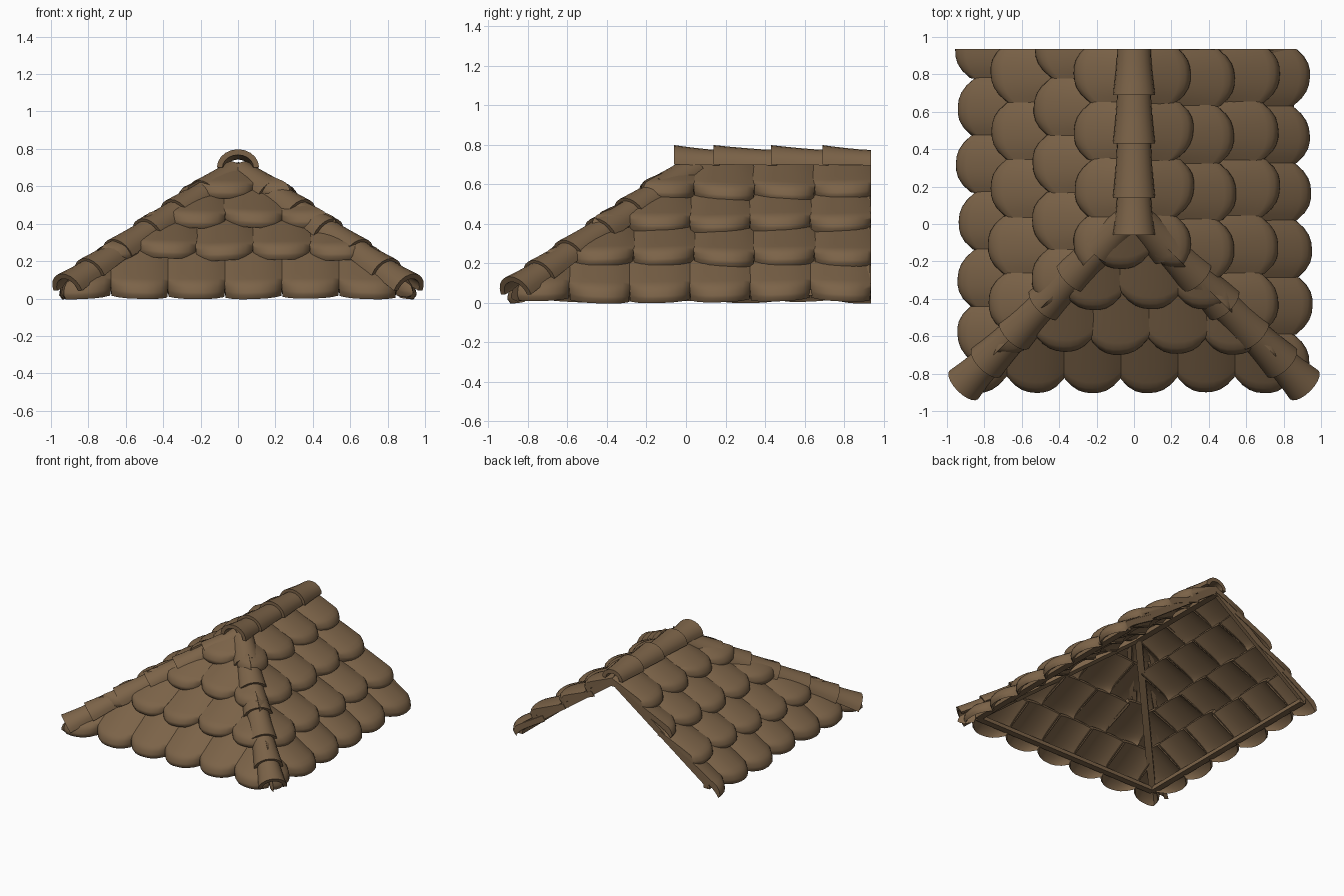
import bpy, bmesh, math, random
from mathutils import Vector

cube = bpy.data.objects.get("Cube")
if cube:
    bpy.data.objects.remove(cube, do_unlink=True)
random.seed(4)

PITCH = 0.72          # fall per unit of run, same on all slopes
APEX_Z = 0.70
HIP_Y = 0.05          # where the hips meet the ridge
BACK_Y = 0.935
TILE_W = 0.305
Z = Vector((0, 0, 1))

clay = bpy.data.materials.new("brown_clay")
clay.use_nodes = True
clay.diffuse_color = (0.2, 0.125, 0.065, 1)
bsdf = clay.node_tree.nodes["Principled BSDF"]
bsdf.inputs["Base Color"].default_value = clay.diffuse_color
bsdf.inputs["Roughness"].default_value = 0.9


def shell(bm, point, nu, nv):
    """Closed curved plate; point(u, v, k) with u in -1..1, v in 0..1, k 0 under / 1 top."""
    g = [[[bm.verts.new(point(2 * i / nu - 1, j / nv, k)) for j in range(nv + 1)]
          for i in range(nu + 1)] for k in (0, 1)]
    for i in range(nu):
        for j in range(nv):
            for s in g:
                bm.faces.new((s[i][j], s[i + 1][j], s[i + 1][j + 1], s[i][j + 1]))
        for j in (0, nv):
            bm.faces.new((g[0][i][j], g[0][i + 1][j], g[1][i + 1][j], g[1][i][j]))
    for j in range(nv):
        for i in (0, nu):
            bm.faces.new((g[0][i][j], g[0][i][j + 1], g[1][i][j + 1], g[1][i][j]))


def clip(bm, co, outward):
    """Cut away everything on the outward side of a plane and close the cut."""
    geom = bm.verts[:] + bm.edges[:] + bm.faces[:]
    cut = bmesh.ops.bisect_plane(bm, geom=geom, plane_co=co, plane_no=outward, clear_outer=True)
    edges = [e for e in cut["geom_cut"] if isinstance(e, bmesh.types.BMEdge)]
    bmesh.ops.holes_fill(bm, edges=edges, sides=0)


def finish(name, bm, smooth=True):
    bmesh.ops.recalc_face_normals(bm, faces=bm.faces[:])
    mesh = bpy.data.meshes.new(name)
    bm.to_mesh(mesh)
    bm.free()
    mesh.materials.append(clay)
    ob = bpy.data.objects.new(name, mesh)
    bpy.context.collection.objects.link(ob)
    if smooth:
        bpy.ops.object.select_all(action='DESELECT')
        ob.select_set(True)
        bpy.context.view_layer.objects.active = ob
        bpy.ops.object.shade_smooth_by_angle(angle=math.radians(50))
    return ob


def tile(bm, origin, along, out, centre, tip, crest):
    """One arched tile with a rounded lower end that rolls over into a lip."""
    down = (out - Z * PITCH).normalized()
    normal = (out * PITCH + Z).normalized()
    tip += random.uniform(-0.015, 0.01)
    skew = random.uniform(-0.015, 0.015)
    length, half = 0.38, TILE_W * 0.53

    def point(u, v, k):
        v = 1 - (1 - v) ** 1.7
        s = tip - length + v * (length - 0.07 * abs(u) ** 2.6) + skew * u * v
        a = centre + u * half * (1 - 0.08 * v ** 4)
        h = 0.02 + (crest - 0.02) * v - 0.036 * abs(u) ** 2.4
        roll = max(0, (v - 0.82) / 0.18) ** 2
        h -= 0.045 * roll if k else 0.042 + 0.03 * v ** 8
        return origin + along * a + down * s + normal * h
    shell(bm, point, 8, 9)


def slope(name, origin, along, out, tips, phase, planes):
    """Four overlapping staggered courses, trimmed at the hips, ridge and back."""
    for row, tip in enumerate(tips):
        bm = bmesh.new()
        shift = phase[row % 2]
        for n in range(-5, 6):
            tile(bm, origin, along, out, shift + (n + 0.5) * TILE_W, tip, 0.05 if row == 0 else 0.098)
        for co, no in planes:
            clip(bm, co, no)
        finish(f"{name}_tiles_course_{row + 1}", bm)


X, Y = Vector((1, 0, 0)), Vector((0, 1, 0))
hip_top = Vector((0, HIP_Y, APEX_Z))
for side, name, phase in ((1, "left", (0.02, 0.04)), (-1, "right", (0.17, 0.04))):
    slope(name, Z * APEX_Z, Y, X * side, (1.165, 0.915, 0.625, 0.35), phase,
          ((hip_top, (-side, -1, 0)), (Y * BACK_Y, Y), (Z, -X * side)))
slope("front", hip_top, X, -Y, (1.165, 0.88, 0.595, 0.31), (-0.07, 0.08),
      ((hip_top, (1, 1, 0)), (hip_top, (-1, 1, 0))))


def cap(bm, start, end, up, r0, r1, h0, h1):
    """Half-round capping tile, flaring from start to end."""
    side = (end - start).cross(up).normalized()

    def point(u, v, k):
        a = u * math.pi / 2
        r = r0 + (r1 - r0) * v ** 1.5 - 0.03 * (1 - k)
        h = h0 + (h1 - h0) * v ** 1.5 - 0.03 * (1 - k)
        return start.lerp(end, v) + side * r * math.sin(a) + up * h * math.cos(a)
    shell(bm, point, 10, 4)


# Ridge caps, flared towards the front
bm = bmesh.new()
joints = (-0.06, 0.14, 0.43, 0.69, BACK_Y)
for a, b in zip(joints, joints[1:]):
    cap(bm, Vector((0, min(b + 0.03, BACK_Y), 0.695)), Vector((0, a, 0.70)), Z, 0.09, 0.113, 0.078, 0.098)
finish("ridge_caps", bm)

# Hip caps, flared down the slope
stops = (0.04, 0.18, 0.33, 0.48, 0.64, 0.79, 0.91)
for side, name in ((1, "left"), (-1, "right")):
    run = Vector((side, -1, -PITCH))
    up = Vector((side * PITCH / 2, -PITCH / 2, 1)).normalized()

    def on_hip(t):
        return hip_top + run * t - Z * 0.035 * (1 - t)

    bm = bmesh.new()
    for a, b in zip(stops, stops[1:]):
        cap(bm, on_hip(a - 0.03), on_hip(b), up, 0.083, 0.108, 0.085, 0.102)
    finish(name + "_hip_caps", bm)


def beam(name, a, b, width, depth):
    """Straight timber under the tiles."""
    bm = bmesh.new()
    side = (b - a).cross(Z).normalized()
    up = side.cross(b - a).normalized()
    shell(bm, lambda u, v, k: a.lerp(b, v) + side * u * width / 2 + up * depth * (k - 0.5), 1, 1)
    finish(name, bm, False)


def under(x, y, drop=0.05):
    """Point below the roof plane at a plan position."""
    return Vector((x, y, APEX_Z - PITCH * max(abs(x), HIP_Y - y) - drop))


beam("front_eave_batten", under(-0.83, -0.78), under(0.83, -0.78), 0.05, 0.03)
beam("ridge_beam", Vector((0, HIP_Y, 0.66)), Vector((0, BACK_Y - 0.01, 0.66)), 0.05, 0.05)
for side, name in ((1, "left"), (-1, "right")):
    beam(name + "_eave_batten", under(side * 0.83, -0.78), under(side * 0.83, BACK_Y - 0.01), 0.05, 0.03)
    beam(name + "_hip_rafter", under(0, HIP_Y, 0.04), under(side * 0.83, -0.78, 0.04), 0.05, 0.04)
    beam(name + "_back_rafter", under(0, BACK_Y - 0.02, 0.02), under(side * 0.85, BACK_Y - 0.02, 0.02), 0.03, 0.05)
